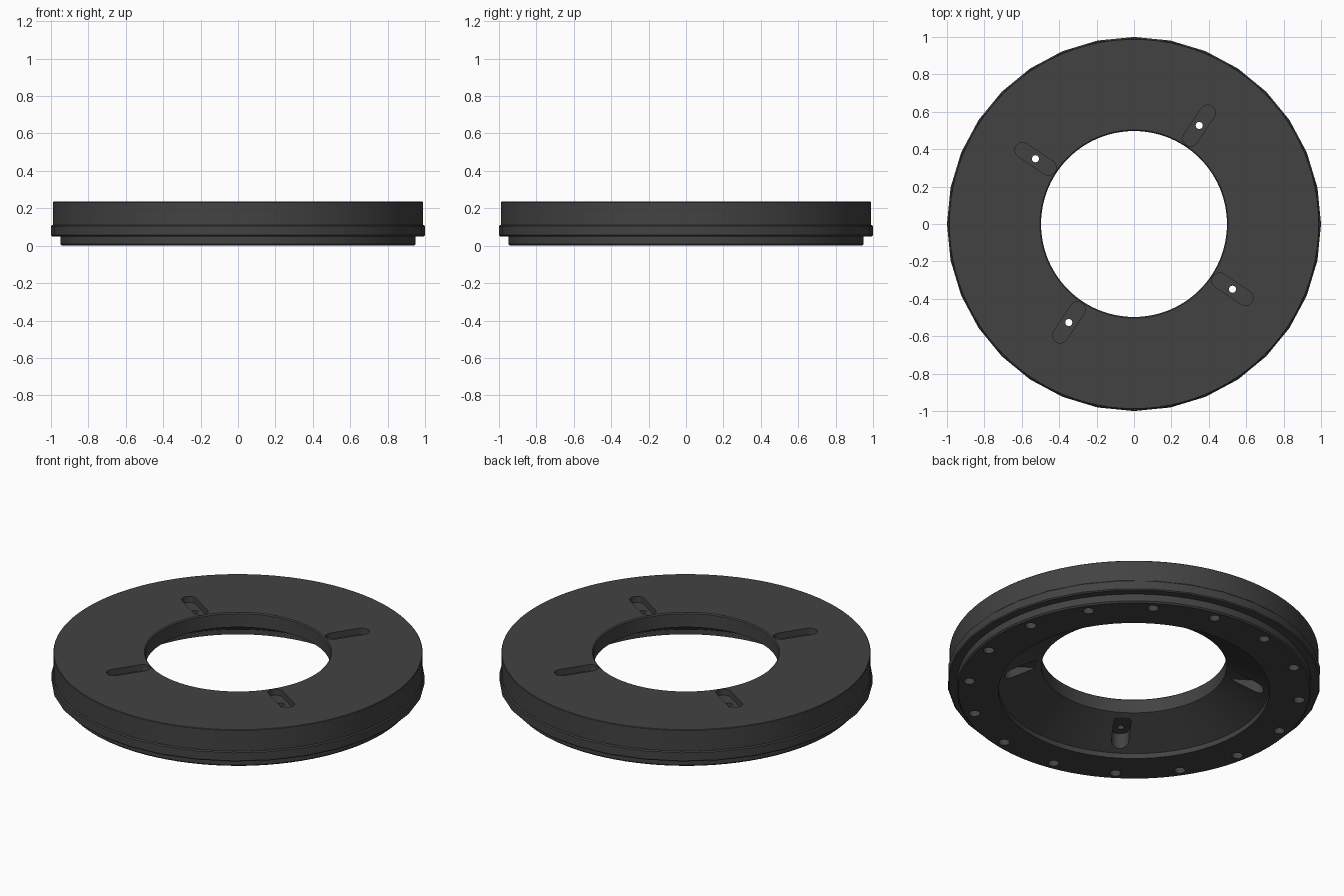
import bpy, bmesh
from math import pi, sin, cos, radians

if "Cube" in bpy.data.objects:
    bpy.data.objects.remove(bpy.data.objects["Cube"])

mat = bpy.data.materials.new("dark_grey")
mat.diffuse_color = (0.055, 0.055, 0.055, 1)
mat.use_nodes = True
mat.node_tree.nodes["Principled BSDF"].inputs["Base Color"].default_value = mat.diffuse_color
SLOT_ANGLE = radians(56.5)


def make_object(name, bm):
    bmesh.ops.recalc_face_normals(bm, faces=bm.faces)
    mesh = bpy.data.meshes.new(name)
    bm.to_mesh(mesh)
    bm.free()
    ob = bpy.data.objects.new(name, mesh)
    bpy.context.collection.objects.link(ob)
    mesh.materials.append(mat)
    return ob


def lathe(name, profile, segs):
    """Revolve a closed (radius, z) profile around z."""
    bm = bmesh.new()
    rings = [[bm.verts.new((r * cos(2 * pi * i / segs), r * sin(2 * pi * i / segs), z))
              for r, z in profile] for i in range(segs)]
    n = len(profile)
    for i in range(segs):
        a, b = rings[i], rings[(i + 1) % segs]
        for j in range(n):
            k = (j + 1) % n
            bm.faces.new((a[j], b[j], b[k], a[k]))
    return make_object(name, bm)


def capsule(bm, r0, r1, half, z0, z1, angle, steps=10):
    """Radial rounded slot; a round hole when r1 - r0 equals 2 * half."""
    pts = []
    for c, start in ((r1 - half, -pi / 2), (r0 + half, pi / 2)):
        for i in range(steps):
            t = start + pi * (i + (0 if r1 - r0 <= 2.001 * half else i / (steps - 1) * 0)) / steps
            pts.append((c + half * cos(t), half * sin(t)))
        if r1 - r0 > 2.001 * half:
            t = start + pi
            pts.append((c + half * cos(t), half * sin(t)))
    ca, sa = cos(angle), sin(angle)
    lo, hi = [[bm.verts.new((x * ca - y * sa, x * sa + y * ca, z)) for x, y in pts]
              for z in (z0, z1)]
    bm.faces.new(lo[::-1])
    bm.faces.new(hi)
    for i in range(len(pts)):
        k = (i + 1) % len(pts)
        bm.faces.new((lo[i], lo[k], hi[k], hi[i]))


def cut(target, bm, name):
    cutter = make_object(name, bm)
    cutter.hide_render = True
    mod = target.modifiers.new(name, 'BOOLEAN')
    mod.operation = 'DIFFERENCE'
    mod.solver = 'EXACT'
    mod.object = cutter
    bpy.context.view_layer.objects.active = target
    bpy.ops.object.modifier_apply(modifier=name)
    bpy.data.objects.remove(cutter)


# main ring with conical underside
body = lathe("ring_body", [
    (0.503, 0.235), (0.987, 0.235), (0.99, 0.232), (0.99, 0.08), (0.95, 0.08),
    (0.95, 0.008), (0.942, 0.0), (0.727, 0.0), (0.727, 0.03),
    (0.497, 0.15), (0.497, 0.229)], 96)

# top slots, underside pockets and ring of bolt holes
bm = bmesh.new()
for i in range(4):
    a = SLOT_ANGLE + i * pi / 2
    capsule(bm, 0.507, 0.755, 0.041, 0.198, 0.30, a)
    capsule(bm, 0.505, 0.70, 0.047, -0.05, 0.135, a)
for i in range(16):
    capsule(bm, 0.86, 0.92, 0.03, -0.05, 0.05, SLOT_ANGLE + i * pi / 8)
cut(body, bm, "slot_cutter")

# small through holes inside the slots
bm = bmesh.new()
for i in range(4):
    capsule(bm, 0.613, 0.651, 0.019, 0.10, 0.22, SLOT_ANGLE + i * pi / 2)
cut(body, bm, "pin_hole_cutter")

# outer flange
flange = lathe("flange", [
    (0.93, 0.11), (0.994, 0.11), (1.0, 0.104), (1.0, 0.056), (0.994, 0.05), (0.93, 0.05)], 32)

for ob in (body, flange):
    bpy.ops.object.select_all(action='DESELECT')
    ob.select_set(True)
    bpy.context.view_layer.objects.active = ob
    bpy.ops.object.shade_smooth_by_angle(angle=radians(25))
